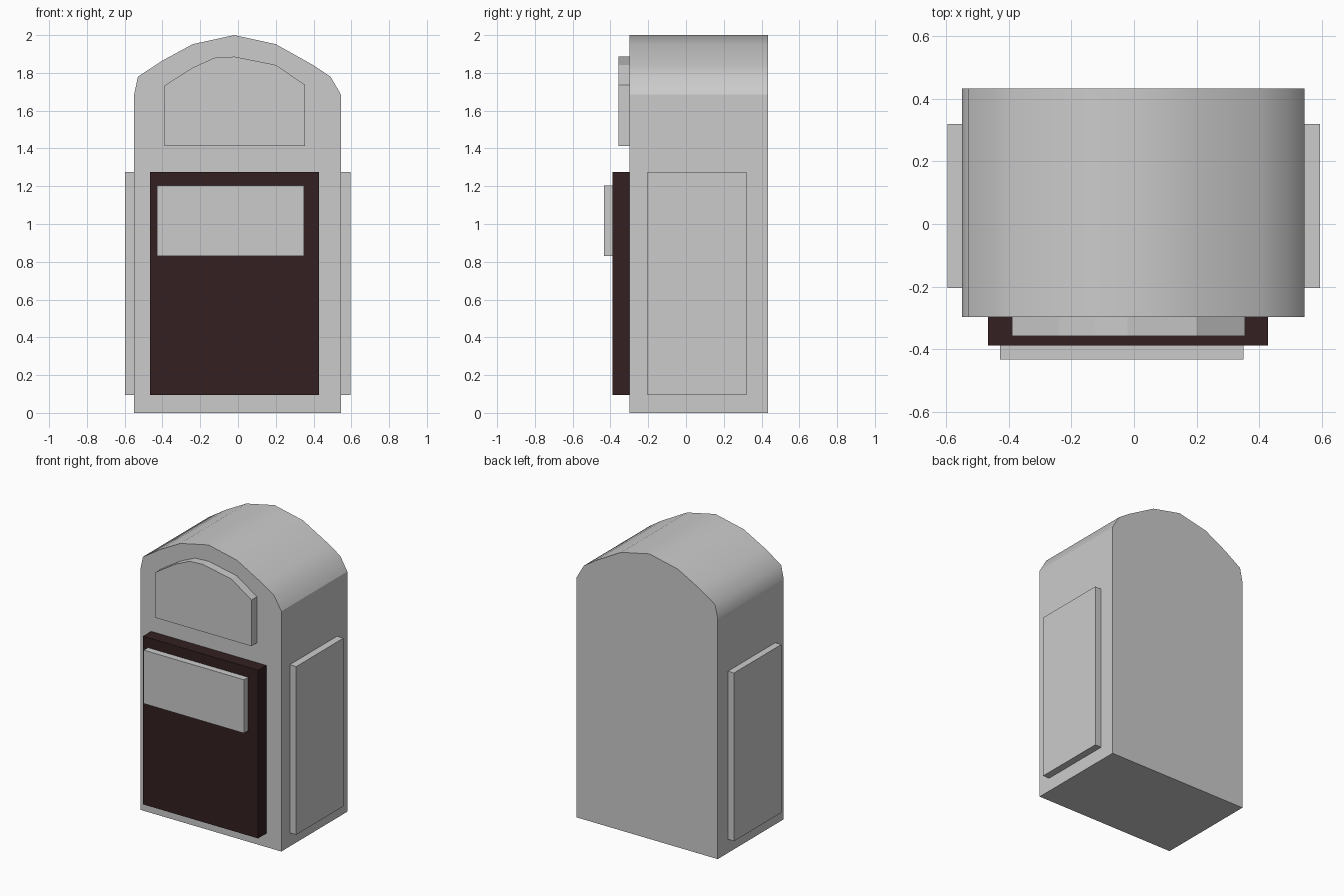
import bpy, bmesh

if "Cube" in bpy.data.objects:
    bpy.data.objects.remove(bpy.data.objects["Cube"])


def material(name, rgb):
    m = bpy.data.materials.new(name)
    m.diffuse_color = (*rgb, 1)
    m.use_nodes = True
    m.node_tree.nodes["Principled BSDF"].inputs["Base Color"].default_value = m.diffuse_color
    return m


def extrude(name, profile, y0, y1, mat=None, smooth=None):
    """Extrude an x-z outline from y0 (front) to y1 (back)."""
    bm = bmesh.new()
    face = bm.faces.new([bm.verts.new((x, y0, z)) for x, z in profile])
    ext = bmesh.ops.extrude_face_region(bm, geom=[face])
    verts = [v for v in ext["geom"] if isinstance(v, bmesh.types.BMVert)]
    bmesh.ops.translate(bm, verts=verts, vec=(0, y1 - y0, 0))
    bmesh.ops.recalc_face_normals(bm, faces=bm.faces)
    for f in bm.faces:
        f.smooth = smooth is not None and f.normal.z > smooth
    mesh = bpy.data.meshes.new(name)
    bm.to_mesh(mesh)
    bm.free()
    if mat:
        mesh.materials.append(mat)
    obj = bpy.data.objects.new(name, mesh)
    bpy.context.collection.objects.link(obj)
    return obj


def rect(x0, x1, z0, z1):
    return [(x0, z0), (x1, z0), (x1, z1), (x0, z1)]


dark = material("dark_brown", (0.033, 0.014, 0.015))

# Main cabinet with a smooth, slightly uneven arched roof
extrude("cabinet_body",
        [(-0.55, 0), (0.545, 0), (0.545, 1.685), (0.49, 1.78), (0.40, 1.84),
         (0.20, 1.952), (-0.02, 2.0), (-0.24, 1.952), (-0.40, 1.865),
         (-0.53, 1.78), (-0.55, 1.685)],
        -0.298, 0.434, smooth=0.1)

# Arched panel above the door
extrude("arched_panel",
        [(-0.39, 1.413), (0.355, 1.413), (0.355, 1.737), (0.20, 1.842),
         (-0.02, 1.886), (-0.125, 1.88), (-0.24, 1.828), (-0.39, 1.732)],
        -0.358, -0.298)

# Dark front door and the plate on it
extrude("front_door", rect(-0.466, 0.428, 0.095, 1.275), -0.388, -0.298, dark)
extrude("door_plate", rect(-0.428, 0.35, 0.83, 1.205), -0.434, -0.388)

# Side panels
extrude("left_side_panel", rect(-0.597, -0.55, 0.095, 1.275), -0.204, 0.32)
extrude("right_side_panel", rect(0.545, 0.595, 0.095, 1.275), -0.204, 0.32)
